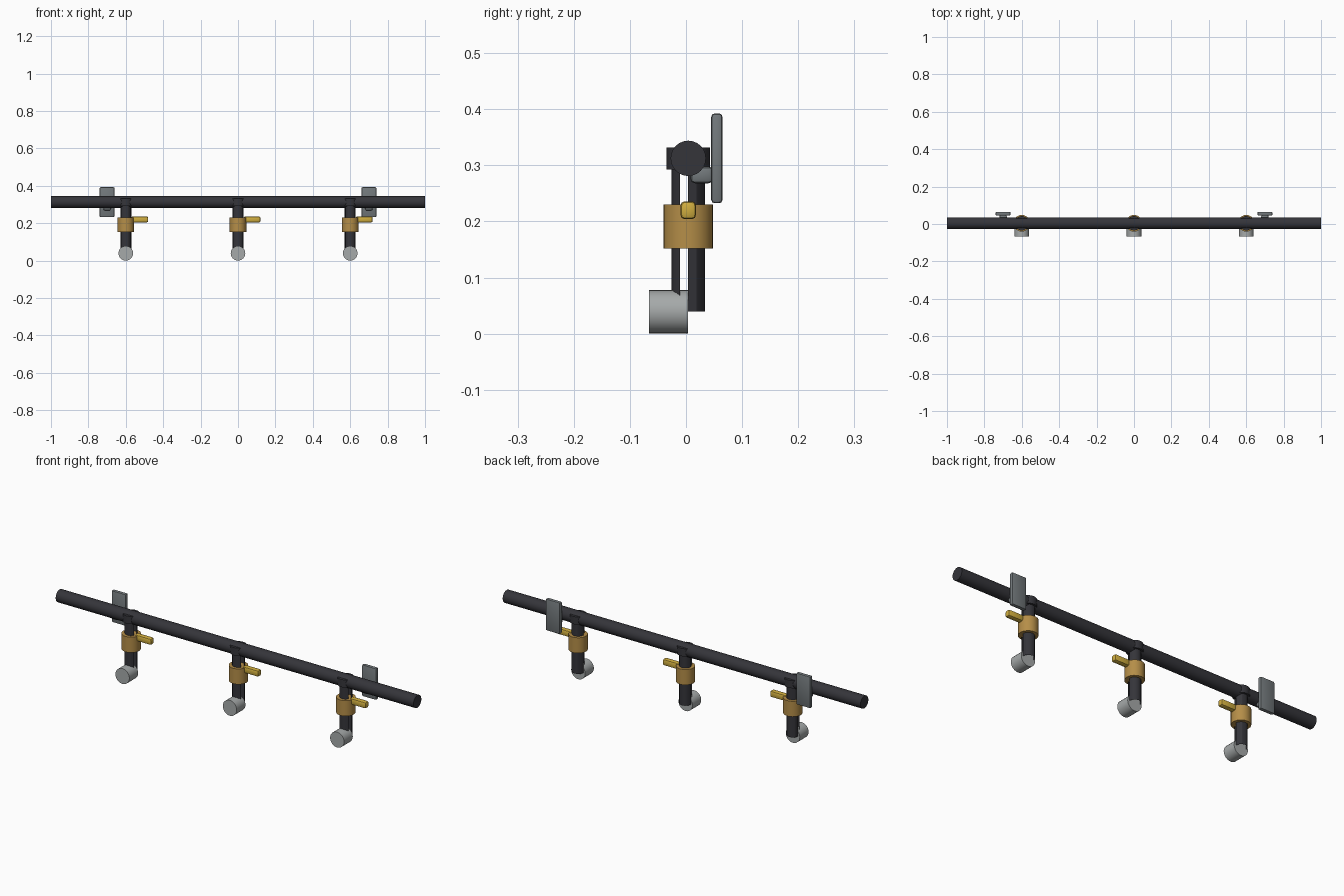
import bpy, bmesh
from math import radians
from mathutils import Matrix

cube = bpy.data.objects.get("Cube")
if cube:
    bpy.data.objects.remove(cube, do_unlink=True)

AXIS_Y = 0.004     # shared centre line of all pipes
BAR_Z = 0.3125


def material(name, rgb):
    mat = bpy.data.materials.new(name)
    mat.use_nodes = True
    mat.diffuse_color = (*rgb, 1)
    mat.node_tree.nodes["Principled BSDF"].inputs["Base Color"].default_value = (*rgb, 1)
    return mat


dark_iron = material("dark iron", (0.035, 0.035, 0.042))
brass = material("brass", (0.46, 0.27, 0.065))
yellow = material("yellow handle", (0.63, 0.42, 0.05))
light_grey = material("light grey", (0.38, 0.40, 0.40))
steel = material("steel grey", (0.17, 0.19, 0.20))


def finish(name, bm, mat):
    mesh = bpy.data.meshes.new(name)
    bm.to_mesh(mesh)
    bm.free()
    obj = bpy.data.objects.new(name, mesh)
    bpy.context.collection.objects.link(obj)
    mesh.materials.append(mat)
    bpy.ops.object.select_all(action="DESELECT")
    obj.select_set(True)
    bpy.context.view_layer.objects.active = obj
    bpy.ops.object.shade_smooth_by_angle(angle=radians(30))
    return obj


def cylinder(name, centre, radius, length, axis, mat, sides=24, slit=False):
    bm = bmesh.new()
    bmesh.ops.create_cone(bm, cap_ends=not slit, segments=sides, radius1=radius,
                          radius2=radius, depth=length)
    if slit:
        # narrow openings down both flanks, just ahead of the centre line
        gap = [f for f in bm.faces if -radius / 2 < f.calc_center_median().y < 0
               and abs(f.normal.x) > 0.8]
        bmesh.ops.delete(bm, geom=gap, context="FACES")
    turn = {"x": Matrix.Rotation(radians(90), 4, "Y"),
            "y": Matrix.Rotation(radians(90), 4, "X"),
            "z": Matrix.Identity(4)}[axis]
    bm.transform(Matrix.Translation(centre) @ turn)
    return finish(name, bm, mat)


def bevelled_box(name, centre, size, bevel, mat, segments=2):
    bm = bmesh.new()
    bmesh.ops.create_cube(bm, size=1)
    bm.transform(Matrix.Translation(centre) @ Matrix.Diagonal((*size, 1)))
    bmesh.ops.bevel(bm, geom=bm.edges[:], offset=bevel, segments=segments,
                    profile=0.5, affect="EDGES")
    return finish(name, bm, mat)


# Main supply bar
cylinder("main_pipe", (0, AXIS_Y, BAR_Z), 0.0315, 2, "x", dark_iron)

# Three identical tap assemblies
for side, x in (("right", -0.6), ("middle", 0), ("left", 0.6)):
    cylinder(f"{side}_collar", (x, AXIS_Y, BAR_Z), 0.0385, 0.039, "z", dark_iron)
    cylinder(f"{side}_drop_pipe", (x, AXIS_Y, 0.17), 0.0295, 0.26, "z", dark_iron,
             sides=12, slit=True)
    cylinder(f"{side}_valve_body", (x, AXIS_Y, 0.191), 0.0445, 0.078, "z", brass)
    bevelled_box(f"{side}_valve_handle", (x + 0.075, AXIS_Y, 0.22),
                 (0.09, 0.028, 0.032), 0.008, yellow)
    cylinder(f"{side}_nozzle", (x, -0.031, 0.039), 0.039, 0.07, "y", light_grey)

# Wall brackets
for side, x in (("right", -0.7), ("left", 0.7)):
    bevelled_box(f"{side}_wall_plate", (x, 0.055, BAR_Z), (0.08, 0.02, 0.16), 0.006, steel)
    bevelled_box(f"{side}_bracket_stub", (x, 0.028, 0.283), (0.04, 0.04, 0.03), 0.008, steel)
